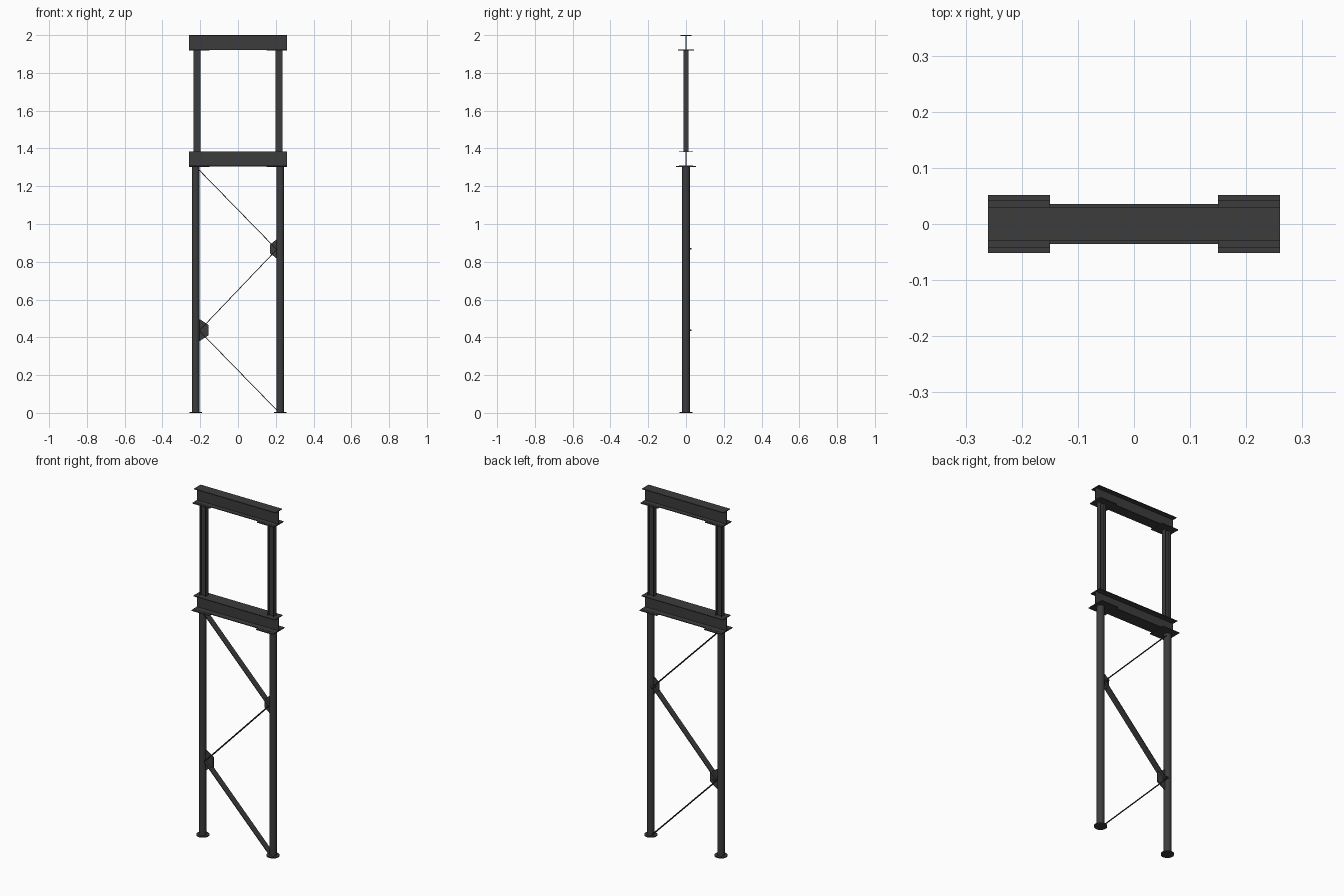
import bpy, bmesh, math
from mathutils import Vector

if "Cube" in bpy.data.objects:
    bpy.data.objects.remove(bpy.data.objects["Cube"])

mat = bpy.data.materials.new("dark_steel")
mat.diffuse_color = (0.045, 0.045, 0.045, 1)
mat.use_nodes = True
mat.node_tree.nodes["Principled BSDF"].inputs["Base Color"].default_value = mat.diffuse_color


def finish(name, bm, smooth=False):
    bmesh.ops.recalc_face_normals(bm, faces=bm.faces)
    me = bpy.data.meshes.new(name)
    bm.to_mesh(me)
    bm.free()
    ob = bpy.data.objects.new(name, me)
    bpy.context.collection.objects.link(ob)
    me.materials.append(mat)
    if smooth:
        bpy.ops.object.select_all(action='DESELECT')
        ob.select_set(True)
        bpy.context.view_layer.objects.active = ob
        bpy.ops.object.shade_smooth_by_angle(angle=math.radians(35))
    return ob


def extrude(name, pts, vec):
    """Closed 3D outline pushed along vec."""
    bm = bmesh.new()
    f = bm.faces.new([bm.verts.new(p) for p in pts])
    r = bmesh.ops.extrude_face_region(bm, geom=[f])
    vs = [v for v in r["geom"] if isinstance(v, bmesh.types.BMVert)]
    bmesh.ops.translate(bm, verts=vs, vec=vec)
    return finish(name, bm)


def box(name, x0, x1, y0, y1, z0, z1):
    pts = [(x0, y0, z0), (x1, y0, z0), (x1, y1, z0), (x0, y1, z0)]
    return extrude(name, pts, (0, 0, z1 - z0))


def tube(name, x, r, z0, z1):
    bm = bmesh.new()
    bmesh.ops.create_cone(bm, cap_ends=True, segments=32, radius1=r, radius2=r, depth=z1 - z0)
    bmesh.ops.translate(bm, verts=bm.verts, vec=(x, 0, (z0 + z1) / 2))
    return finish(name, bm, True)


def i_outline(w, h, tf, tw):
    """Half-widths w, tw; flange thickness tf; height 0..h."""
    right = [(w, 0), (w, tf), (tw, tf), (tw, h - tf), (w, h - tf), (w, h)]
    return right + [(-a, b) for a, b in reversed(right)]


# I-beams with wider pads under both ends
for level, z, w, pad in (("lower", 1.305, 0.036, 0.052), ("upper", 1.92, 0.030, 0.043)):
    extrude(level + "_beam", [(-0.26, a, z + b) for a, b in i_outline(w, 0.08, 0.004, 0.003)],
            (0.52, 0, 0))
    for side, s in (("left", -1), ("right", 1)):
        xs = sorted((s * 0.15, s * 0.26))
        box(f"{level}_beam_{side}_pad", *xs, -pad, pad, z - 0.002, z + 0.003)

# posts: round below, H-section above
for side, s in (("left", -1), ("right", 1)):
    tube(side + "_lower_post", s * 0.224, 0.02, 0, 1.305)
    tube(side + "_base_plate", s * 0.224, 0.034, 0, 0.006)
    prof = i_outline(0.014, 0.036, 0.003, 0.002)
    extrude(side + "_upper_post", [(s * 0.217 + b - 0.018, a, 1.384) for a, b in prof],
            (0, 0, 0.537))

# zigzag flat-strap bracing
nodes = [(-0.205, 1.285), (0.205, 0.865), (-0.205, 0.435), (0.205, 0.015)]
for i, (a, b) in enumerate(zip(nodes, nodes[1:])):
    p, q = Vector((a[0], 0, a[1])), Vector((b[0], 0, b[1]))
    n = (q - p).normalized().cross(Vector((0, 1, 0))) * 0.002
    off = Vector((0, -0.018, 0))
    extrude(f"brace_{i + 1}", [p + n + off, q + n + off, q - n + off, p - n + off], (0, 0.036, 0))

# gusset plates with a pin at the rear
for name, s, z, d, h in (("left", -1, 0.438, 0.05, 0.06), ("right", 1, 0.868, 0.036, 0.052)):
    pts = [(0.206, -h), (0.206 - d, -h * 0.45), (0.206 - d, h * 0.45), (0.206, h)]
    extrude(name + "_gusset", [(s * a, -0.003, z + b) for a, b in pts], (0, 0.006, 0))
    box(name + "_gusset_pin", *sorted((s * 0.206, s * 0.19)), 0, 0.03, z - 0.004, z + 0.004)
